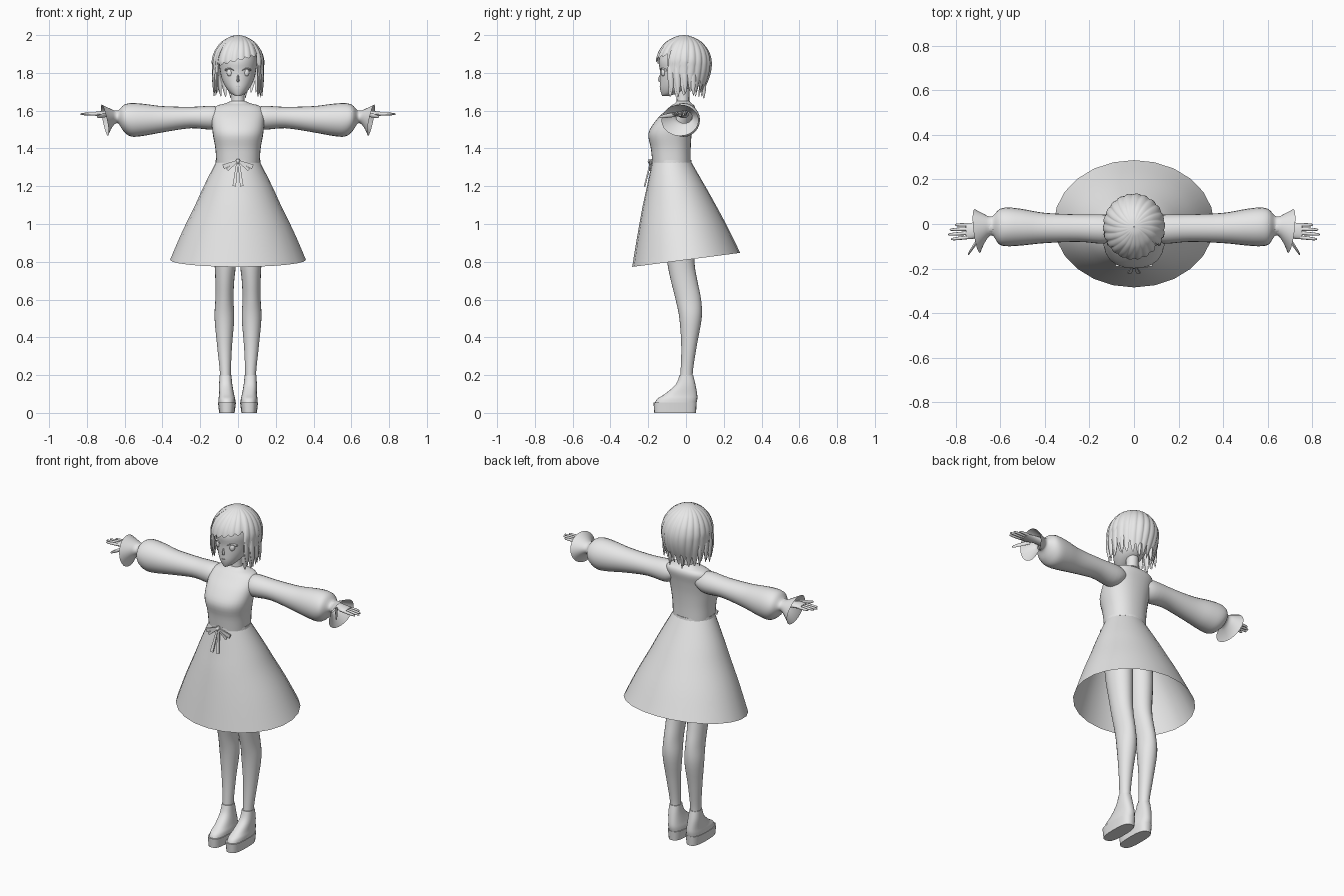
import bpy, bmesh, math, random
from mathutils import Vector

if "Cube" in bpy.data.objects:
    bpy.data.objects.remove(bpy.data.objects["Cube"], do_unlink=True)
random.seed(4)

grey = bpy.data.materials.new("plain grey")
grey.use_nodes = True
grey.diffuse_color = (0.8, 0.8, 0.8, 1)
grey.node_tree.nodes["Principled BSDF"].inputs["Base Color"].default_value = (0.8, 0.8, 0.8, 1)


def build(name, rings, mirror=False, caps=True, sharp=50):
    """Skin a list of closed rings into one object."""
    bm = bmesh.new()
    rows = [[bm.verts.new(p) for p in ring] for ring in rings]
    n = len(rows[0])
    for lower, upper in zip(rows, rows[1:]):
        for i in range(n):
            j = (i + 1) % n
            bm.faces.new((lower[i], lower[j], upper[j], upper[i]))
    if caps:
        bm.faces.new(rows[0])
        bm.faces.new(rows[-1])
    bmesh.ops.recalc_face_normals(bm, faces=bm.faces)
    mesh = bpy.data.meshes.new(name)
    bm.to_mesh(mesh)
    bm.free()
    for poly in mesh.polygons:
        poly.use_smooth = True
    mesh.set_sharp_from_angle(angle=math.radians(sharp))
    mesh.materials.append(grey)
    obj = bpy.data.objects.new(name, mesh)
    bpy.context.collection.objects.link(obj)
    if mirror:
        obj.modifiers.new("mirror", "MIRROR").use_mirror_merge = False
    return obj


def resample(secs, steps):
    """Smooth curve through the sections."""
    out = []
    for i in range(len(secs) - 1):
        a, b, c, d = (secs[max(0, min(len(secs) - 1, i + k))] for k in (-1, 0, 1, 2))
        for s in range(steps):
            t = s / steps
            out.append([q + 0.5 * t * (r - p + t * (2 * p - 5 * q + 4 * r - s4
                        + t * (3 * (q - r) + s4 - p)))
                        for p, q, r, s4 in zip(a, b, c, d)])
    return out + [list(secs[-1])]


def loft(name, secs, axis="Z", n=24, steps=4, power=2.0, warp=None, **kw):
    """Sections are (position, a0, a1, b0, b1): limits of a rounded outline."""
    rings = []
    for pos, a0, a1, b0, b1 in resample(secs, steps):
        ring = []
        for i in range(n):
            ang = 2 * math.pi * i / n
            c, s = math.cos(ang), math.sin(ang)
            a = (a0 + a1) / 2 + (a1 - a0) / 2 * math.copysign(abs(c) ** (2 / power), c)
            b = (b0 + b1) / 2 + (b1 - b0) / 2 * math.copysign(abs(s) ** (2 / power), s)
            p = Vector((a, b, pos)) if axis == "Z" else Vector((pos, a, b))
            ring.append(warp(p) if warp else p)
        rings.append(ring)
    return build(name, rings, **kw)


def centred(secs):
    """Expand (z, half width, front, back) into full sections."""
    return [(z, -w, w, f, b) for z, w, f, b in secs]


# Dress: bodice and open flared skirt with a hem rising toward the back
loft("bodice", centred([
    (1.325, .115, -.178, .025), (1.40, .12, -.186, .025), (1.48, .134, -.199, .03),
    (1.55, .14, -.158, .04), (1.60, .138, -.108, .05), (1.625, .115, -.08, .045),
    (1.638, .07, -.06, .03), (1.65, .04, -.05, .02)]), n=32, power=2.3)


def hem_tilt(p):
    t = (1.33 - p.z) / 0.52
    return Vector((p.x, p.y, p.z + 0.13 * p.y * t))


loft("skirt", centred([
    (1.33, .116, -.179, .027), (1.20, .182, -.208, .1), (1.10, .228, -.231, .153),
    (.96, .296, -.258, .222), (.81, .36, -.285, .287)]), warp=hem_tilt, caps=False)
loft("waistband", centred([(1.322, .119, -.182, .03), (1.338, .118, -.181, .028)]),
     n=32, steps=1)


# Puffed sleeves ending in open, slanted cuffs
def cuff_slant(p):
    k = max(0, p.x - 0.645) / 0.06
    return Vector((p.x + k * (0.2 * (p.z - 1.55) + 0.12 * (p.y + 0.03)), p.y, p.z))


loft("sleeves", [
    (.08, -.06, .03, 1.53, 1.605), (.13, -.088, .042, 1.5, 1.625),
    (.25, -.08, .043, 1.507, 1.62), (.40, -.086, .05, 1.485, 1.624),
    (.50, -.096, .067, 1.467, 1.636), (.565, -.1, .074, 1.463, 1.64),
    (.605, -.092, .066, 1.49, 1.63), (.632, -.055, .038, 1.53, 1.602),
    (.65, -.055, .034, 1.53, 1.60), (.67, -.08, .045, 1.51, 1.61),
    (.705, -.13, .067, 1.466, 1.632)], "X", warp=cuff_slant, caps=False, mirror=True)

# Hands: palm, four fingers and a thumb
loft("palms", [
    (.62, -.04, .015, 1.56, 1.60), (.68, -.045, .008, 1.565, 1.6),
    (.72, -.066, .006, 1.568, 1.598), (.755, -.068, .004, 1.572, 1.594)],
    "X", n=16, mirror=True)


def finger(name, start, end, r):
    secs = []
    for t, k in ((0, 1), (.4, .95), (.75, .8), (.95, .55), (1, .2)):
        x, y, z = Vector(start).lerp(Vector(end), t)
        secs.append((x, y - r * k, y + r * k, z - r * k, z + r * k))
    loft(name, secs, "X", n=8, steps=2, mirror=True)


for i, (label, tip) in enumerate((("little", .805), ("ring", .828),
                                  ("middle", .835), ("index", .822))):
    y = -.004 - .0185 * i
    finger(label + "_fingers", (.745, y, 1.583), (tip, y - .003 * i, 1.582), .0085)
finger("thumbs", (.69, -.055, 1.58), (.746, -.137, 1.567), .012)

# Legs
loft("legs", [
    (.10, .035, .098, -.04, .045), (.20, .038, .095, -.03, .035),
    (.35, .032, .11, -.025, .056), (.50, .02, .124, -.035, .083),
    (.60, .024, .12, -.055, .08), (.70, .02, .12, -.08, .06),
    (.80, .01, .125, -.1, .045), (1.0, .002, .14, -.13, .045),
    (1.2, .002, .125, -.14, .03)], mirror=True)

# Platform shoes
loft("shoe_soles", [(0, .018, .1, -.168, .053), (.055, .011, .106, -.172, .057)],
     steps=1, power=2.8, mirror=True)
loft("shoe_uppers", [
    (.05, .013, .104, -.166, .055), (.075, .015, .103, -.152, .06),
    (.10, .021, .1, -.112, .059), (.15, .03, .1, -.055, .05),
    (.20, .035, .097, -.034, .038)], power=2.4, mirror=True)

# Neck and head
loft("neck", centred([(1.60, .045, -.06, .025), (1.645, .036, -.05, .018),
                      (1.69, .034, -.05, .018), (1.75, .036, -.05, .02)]), n=16)
loft("head", centred([
    (1.677, .01, -.125, -.095), (1.69, .034, -.131, -.05), (1.72, .062, -.138, .02),
    (1.76, .083, -.138, .06), (1.81, .095, -.138, .085), (1.87, .1, -.143, .1),
    (1.94, .082, -.11, .08), (1.97, .04, -.05, .03)]), n=32)
loft("nose", centred([(1.752, .007, -.139, -.125), (1.762, .007, -.149, -.125),
                      (1.79, .004, -.139, -.125)]), n=8, steps=2)
loft("mouth", centred([(1.724, .011, -.141, -.13), (1.729, .013, -.142, -.13)]),
     n=12, steps=1)

# Eyes and upper lashes
loft("eyes", [(1.783, .036, .05, -.126, -.11), (1.79, .03, .058, -.131, -.105),
              (1.805, .028, .06, -.132, -.105), (1.818, .034, .054, -.128, -.105)],
     n=16, mirror=True)
loft("eyelashes", [(.022, -.138, -.125, 1.812, 1.816), (.045, -.132, -.11, 1.82, 1.828),
                   (.07, -.118, -.095, 1.81, 1.82)], "X", n=8, mirror=True)


# Bobbed hair: a lobed shell with pointed tips, open over the face
LOBES, PER = 22, 8
profile = resample([(2.0, .01), (1.993, .27), (1.965, .62), (1.92, .87), (1.87, .985),
                    (1.82, .985), (1.77, .9), (1.72, .76), (1.66, .62)], 6)


def hair_scale(z):
    for (z0, s0), (z1, s1) in zip(profile, profile[1:]):
        if z >= z1:
            return s0 + (s1 - s0) * min(1, max(0, (z0 - z) / (z0 - z1)))
    return profile[-1][1]


lengths = [random.uniform(-.02, .015) for _ in range(LOBES)]


def hair_point(col, t):
    lobe = col // PER
    across = (col % PER) / PER
    ang = 2 * math.pi * col / (LOBES * PER)          # zero faces the front
    ridge = math.sin(math.pi * across)
    front = math.cos(ang)
    if front > 0.62:                                 # swept fringe
        tip = 1.875 + 0.25 * 0.14 * math.sin(ang) - 0.012 * ridge
    else:                                            # sides and back
        tip = 1.755 + lengths[lobe] - 0.068 * ridge
    drop = t ** 1.7 if t < 0.5 else 0.5 ** 1.7 + (t - 0.5) * (1 - 0.5 ** 1.7) / 0.5
    z = 2.0 - (2.0 - tip) * drop
    s = hair_scale(z)
    if z < 1.85:                                     # sides hang straighter
        s += (0.97 - s) * (0.75 - 0.75 * max(0, -front))
    s *= 0.965 + 0.035 * ridge
    swirl = ang + 0.35 * (1 - t) ** 2
    return Vector((0.141 * s * math.sin(swirl), -0.012 - 0.15 * s * math.cos(swirl), z))


build("hair", [[hair_point(c, r / 26) for c in range(LOBES * PER)] for r in range(27)],
      caps=False, sharp=70)


# Long locks framing the face and loose tips at the nape
def lock(name, x, y, top, tip, r, lean, mirror=True):
    secs = []
    for t, k in ((0, .6), (.35, 1), (.7, .7), (1, .08)):
        cx, cy = x + lean * t, y + .01 * t
        secs.append((top + (tip - top) * t, cx - .6 * r * k, cx + .6 * r * k,
                     cy - r * k, cy + r * k))
    loft(name, secs, n=8, mirror=mirror)


for label, x, y, tip in (("front", .112, -.085, 1.69), ("cheek", .125, -.05, 1.675),
                         ("side", .126, -.012, 1.69), ("rear", .115, .03, 1.68)):
    lock(label + "_locks", x, y, 1.84, tip, .018, .002)
lock("nape_locks", .04, .085, 1.80, 1.665, .018, 0)


# Ribbon bow at the waist
def ribbon(name, start, end, w0, w1, mirror=True):
    a, b = Vector(start), Vector(end)
    side = (b - a).cross(Vector((0, 1, 0))).normalized()
    thick = Vector((0, .004, 0))
    rings = [[p + side * w + thick, p - side * w + thick,
              p - side * w - thick, p + side * w - thick] for p, w in ((a, w0), (b, w1))]
    build(name, rings, mirror=mirror, sharp=30)


ribbon("bow_loops", (.004, -.19, 1.333), (.078, -.186, 1.303), .005, .012)
ribbon("bow_inner_loops", (.004, -.192, 1.33), (.058, -.192, 1.287), .004, .008)
ribbon("bow_tails", (.004, -.188, 1.325), (.02, -.219, 1.2), .005, .009)
loft("bow_knot", centred([(1.318, .006, -.196, -.178), (1.332, .011, -.203, -.176),
                          (1.345, .006, -.196, -.178)]), n=12)
